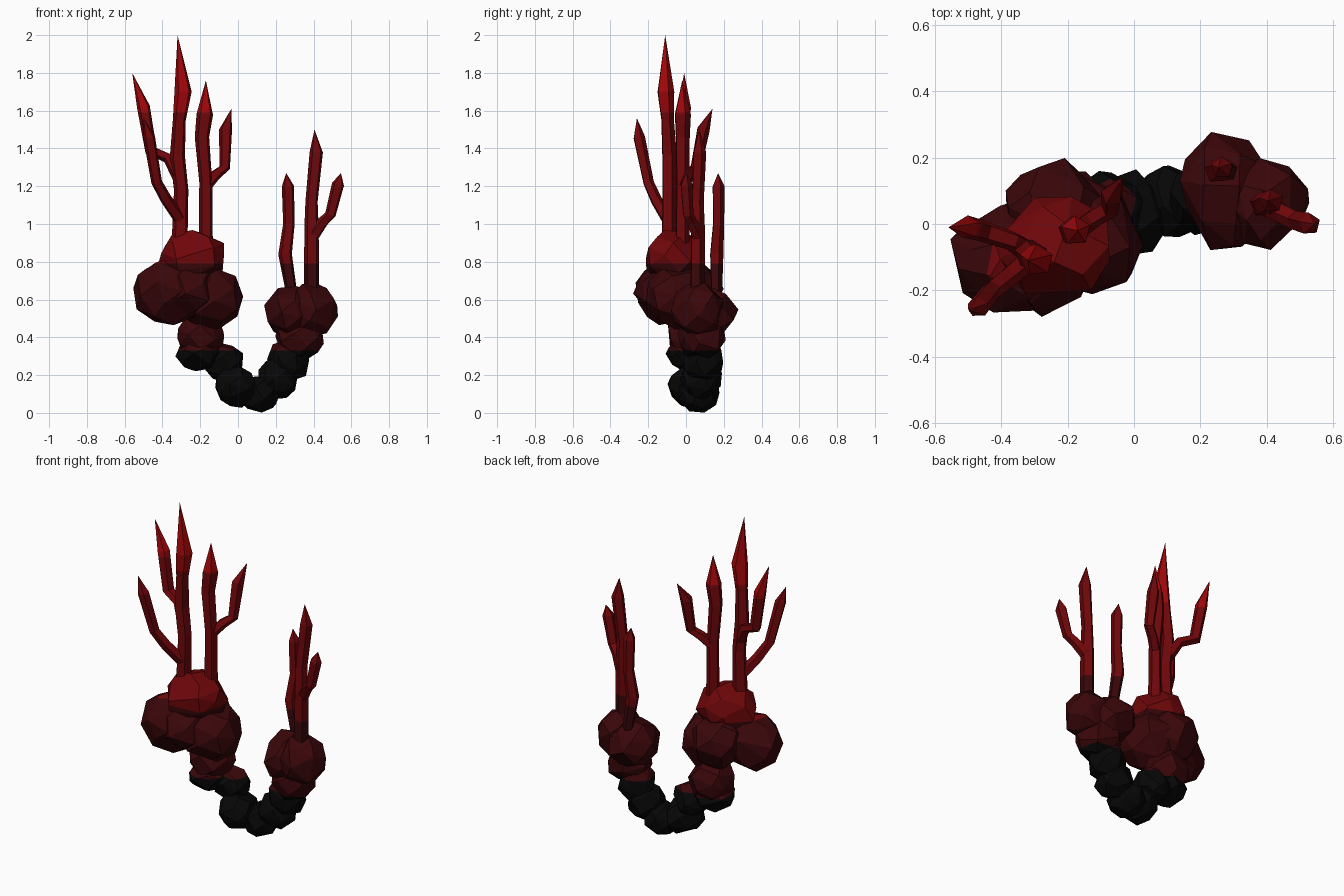
import bpy, bmesh, math, random
from mathutils import Vector

if "Cube" in bpy.data.objects:
    bpy.data.objects.remove(bpy.data.objects["Cube"])


def make_material(name, colour):
    m = bpy.data.materials.new(name)
    m.diffuse_color = (*colour, 1)
    m.use_nodes = True
    bsdf = m.node_tree.nodes["Principled BSDF"]
    bsdf.inputs["Base Color"].default_value = (*colour, 1)
    bsdf.inputs["Roughness"].default_value = 0.9
    return m


# Colours from the ground up, and the heights where they change
MATERIALS = [make_material("charcoal black", (0.002, 0.002, 0.002)),
             make_material("dark maroon", (0.042, 0.002, 0.003)),
             make_material("deep red", (0.16, 0.002, 0.003)),
             make_material("bright red", (0.36, 0.002, 0.003))]
BANDS = [0.33, 0.79, 1.59]


def finish(name, bm):
    """Cut the mesh at each colour height and colour the faces by band."""
    for z in BANDS:
        geom = bm.verts[:] + bm.edges[:] + bm.faces[:]
        bmesh.ops.bisect_plane(bm, geom=geom, plane_co=(0, 0, z), plane_no=(0, 0, 1))
    bmesh.ops.recalc_face_normals(bm, faces=bm.faces[:])
    for f in bm.faces:
        f.material_index = sum(f.calc_center_median().z > z for z in BANDS)
    mesh = bpy.data.meshes.new(name)
    bm.to_mesh(mesh)
    bm.free()
    for m in MATERIALS:
        mesh.materials.append(m)
    obj = bpy.data.objects.new(name, mesh)
    bpy.context.collection.objects.link(obj)


def rock(name, centre, radii, seed, count=26):
    """Faceted boulder: convex hull of points scattered over an ellipsoid."""
    rng = random.Random(seed)
    bm = bmesh.new()
    for i in range(count):
        h = 1 - 2 * (i + 0.5) / count
        a = i * math.pi * (3 - math.sqrt(5)) + rng.uniform(-0.3, 0.3) + seed
        w = math.sqrt(1 - h * h)
        p = Vector((w * math.cos(a), w * math.sin(a), h)) * rng.uniform(0.96, 1.08)
        bm.verts.new([c + r * k for c, r, k in zip(centre, radii, p)])
    bmesh.ops.convex_hull(bm, input=bm.verts[:])
    loose = [v for v in bm.verts if not v.link_faces]
    bmesh.ops.delete(bm, geom=loose, context="VERTS")
    bmesh.ops.dissolve_limit(bm, angle_limit=math.radians(14),
                             verts=bm.verts[:], edges=bm.edges[:])
    finish(name, bm)


def branch(name, path, radii, sides=5):
    """Faceted tube along a path, closed at the base and pointed at the end."""
    pts = [Vector(p) for p in path]
    bm = bmesh.new()
    rings = []
    for i, r in enumerate(radii):
        d = (pts[i + 1] - pts[max(i - 1, 0)]).normalized()
        q = Vector((0, 0, 1)).rotation_difference(d)
        rings.append([bm.verts.new(pts[i] + q @ Vector((r * math.cos(a), r * math.sin(a), 0)))
                      for a in (math.tau * (k + 0.3) / sides for k in range(sides))])
    tip = bm.verts.new(pts[-1])
    bm.faces.new(rings[0])
    for k in range(sides):
        n = (k + 1) % sides
        for a, b in zip(rings, rings[1:]):
            bm.faces.new((a[k], a[n], b[n], b[k]))
        bm.faces.new((rings[-1][k], rings[-1][n], tip))
    finish(name, bm)


# Curved black base
rock("base_right_end", (-0.21, 0.02, 0.31), (0.12, 0.13, 0.09), 1)
rock("base_right_bend", (-0.08, 0.06, 0.27), (0.11, 0.10, 0.10), 2)
rock("base_right_foot", (-0.01, 0.03, 0.14), (0.11, 0.13, 0.11), 3)
rock("base_middle", (0.11, 0.07, 0.10), (0.11, 0.11, 0.10), 4)
rock("base_left_foot", (0.21, 0.08, 0.18), (0.11, 0.11, 0.11), 5)
rock("base_left_end", (0.27, 0.09, 0.28), (0.11, 0.11, 0.12), 6)

# Right boulder cluster
rock("right_stem", (-0.20, 0.03, 0.41), (0.13, 0.14, 0.13), 7)
rock("right_outer_lobe", (-0.37, -0.10, 0.64), (0.18, 0.17, 0.17), 8)
rock("right_inner_lobe", (-0.15, -0.04, 0.61), (0.18, 0.18, 0.17), 9)
rock("right_front_lobe", (-0.27, -0.11, 0.65), (0.15, 0.16, 0.15), 15)
rock("right_back_lobe", (-0.24, 0.03, 0.65), (0.16, 0.16, 0.16), 10)
rock("right_crown", (-0.24, -0.07, 0.82), (0.18, 0.16, 0.15), 11)

# Left boulder cluster
rock("left_stem", (0.33, 0.08, 0.40), (0.13, 0.13, 0.12), 12)
rock("left_inner_lobe", (0.28, 0.10, 0.53), (0.14, 0.18, 0.14), 13)
rock("left_outer_lobe", (0.39, 0.06, 0.54), (0.14, 0.14, 0.15), 14)

# Right coral branches
branch("right_tall_trunk",
       [(-0.31, -0.09, 0.85), (-0.30, -0.09, 1.18), (-0.32, -0.09, 1.36),
        (-0.31, -0.10, 1.55), (-0.29, -0.11, 1.70), (-0.32, -0.11, 2.0)],
       [0.045, 0.04, 0.042, 0.036, 0.048])
branch("right_outer_twig",
       [(-0.32, -0.08, 1.26), (-0.37, -0.05, 1.35), (-0.46, -0.02, 1.39),
        (-0.50, -0.01, 1.62), (-0.56, -0.01, 1.80)],
       [0.035, 0.03, 0.034, 0.036])
branch("right_front_twig",
       [(-0.31, -0.10, 1.03), (-0.38, -0.16, 1.13), (-0.43, -0.20, 1.22),
        (-0.47, -0.25, 1.46), (-0.50, -0.26, 1.56)],
       [0.035, 0.032, 0.03, 0.033])
branch("right_short_trunk",
       [(-0.17, -0.02, 0.85), (-0.17, -0.02, 1.22), (-0.19, -0.02, 1.46),
        (-0.175, -0.02, 1.58), (-0.17, -0.02, 1.76)],
       [0.04, 0.036, 0.04, 0.046])
branch("right_back_twig",
       [(-0.16, -0.01, 1.21), (-0.12, 0.02, 1.26), (-0.07, 0.05, 1.30),
        (-0.065, 0.09, 1.50), (-0.035, 0.14, 1.61)],
       [0.03, 0.03, 0.03, 0.036])

# Left coral branches
branch("left_tall_trunk",
       [(0.39, 0.06, 0.60), (0.39, 0.06, 0.98), (0.39, 0.06, 1.12),
        (0.415, 0.07, 1.38), (0.405, 0.07, 1.50)],
       [0.042, 0.04, 0.034, 0.037])
branch("left_outer_twig",
       [(0.40, 0.06, 0.94), (0.45, 0.03, 1.01), (0.49, 0.01, 1.05),
        (0.53, 0.0, 1.21), (0.545, 0.0, 1.27)],
       [0.035, 0.03, 0.03, 0.034])
branch("left_short_trunk",
       [(0.29, 0.16, 0.60), (0.25, 0.16, 0.84), (0.27, 0.17, 1.0),
        (0.265, 0.17, 1.20), (0.255, 0.17, 1.27)],
       [0.03, 0.038, 0.032, 0.034])
